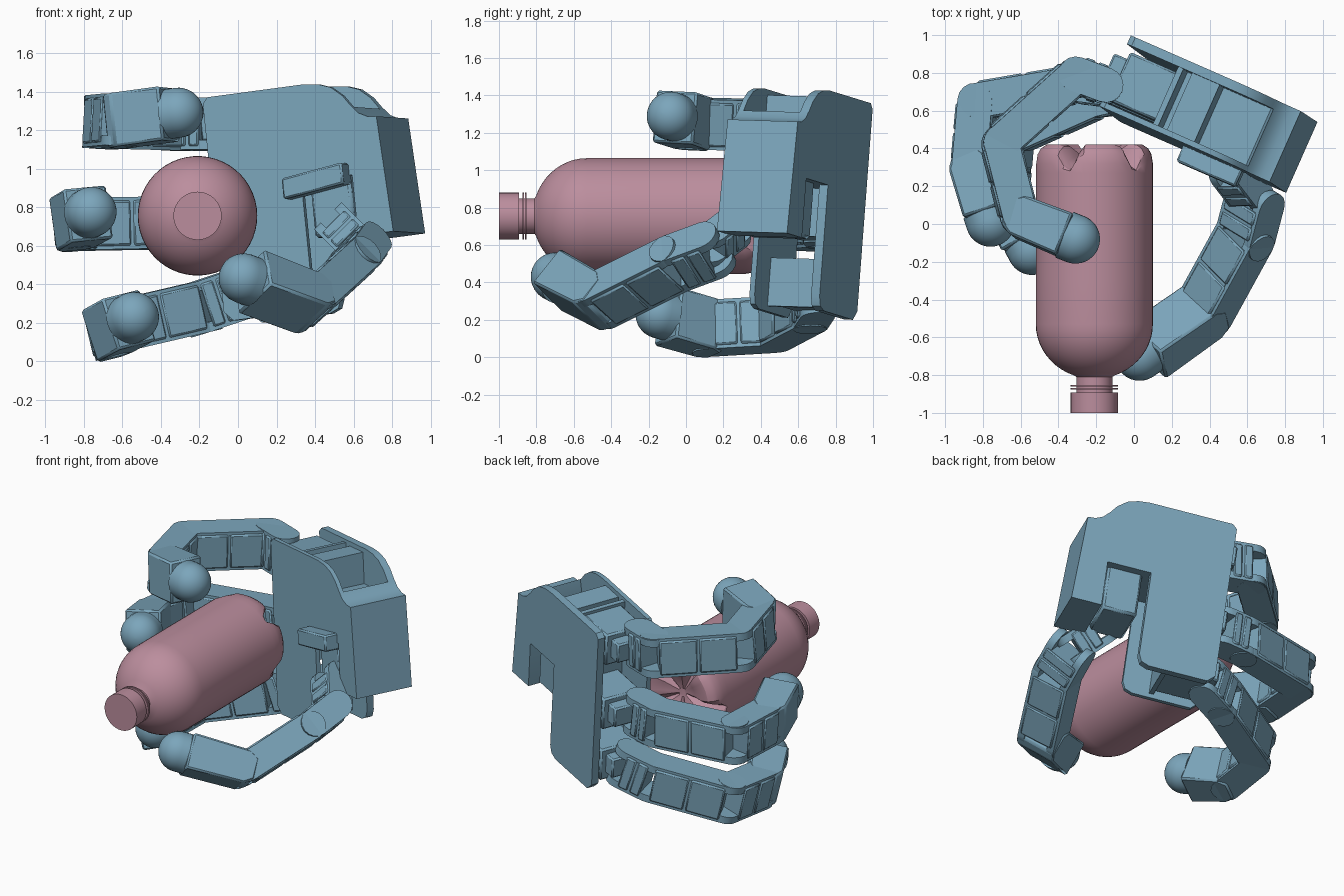
import bpy, bmesh
from math import sin, cos, pi, radians
from mathutils import Vector as V

if "Cube" in bpy.data.objects:
    bpy.data.objects.remove(bpy.data.objects["Cube"])


def material(name, col):
    m = bpy.data.materials.new(name)
    m.diffuse_color = (*col, 1)
    m.use_nodes = True
    m.node_tree.nodes["Principled BSDF"].inputs["Base Color"].default_value = m.diffuse_color
    return m


BLUE = material("blue_shell", (0.2, 0.38, 0.5))
PINK = material("pink_plastic", (0.5, 0.27, 0.34))


def finish(name, bm, mat, bevel=0, smooth=True):
    bmesh.ops.recalc_face_normals(bm, faces=bm.faces)
    me = bpy.data.meshes.new(name)
    bm.to_mesh(me)
    bm.free()
    for p in me.polygons:
        p.use_smooth = smooth
    me.set_sharp_from_angle(angle=radians(30))
    me.materials.append(mat)
    ob = bpy.data.objects.new(name, me)
    bpy.context.collection.objects.link(ob)
    if bevel:
        b = ob.modifiers.new("edge", 'BEVEL')
        b.width, b.segments, b.limit_method = bevel, 1, 'ANGLE'
    return ob


def prism(name, pts, o, ex, ey, ez, d0, d1, bevel=0):
    """Extrude a 2D outline (in ex, ey) from d0 to d1 along ez."""
    bm = bmesh.new()
    rings = [[bm.verts.new(o + ex * p + ey * q + ez * d) for p, q in pts] for d in (d0, d1)]
    n = len(pts)
    bm.faces.new(rings[0])
    bm.faces.new(rings[1])
    for i in range(n):
        j = (i + 1) % n
        bm.faces.new((rings[0][i], rings[0][j], rings[1][j], rings[1][i]))
    return finish(name, bm, BLUE, bevel)


def rect(x0, x1, y0, y1):
    return [(x0, y0), (x1, y0), (x1, y1), (x0, y1)]


def lathe(name, prof, o, ex, ey, ez, mat, seg=48, warp=None, smooth=True):
    """Spin (radius, height) points round ez."""
    bm = bmesh.new()
    rings = []
    for r, h in prof:
        ring = []
        for i in range(seg):
            t = 2 * pi * i / seg
            hh = h - (warp(r, h, t) if warp else 0)
            ring.append(bm.verts.new(o + (ex * cos(t) + ey * sin(t)) * r + ez * hh))
        rings.append(ring)
    for a, b in zip(rings, rings[1:]):
        for i in range(seg):
            j = (i + 1) % seg
            bm.faces.new((a[i], a[j], b[j], b[i]))
    bm.faces.new(rings[0])
    bm.faces.new(rings[-1])
    return finish(name, bm, mat, 0, smooth)


# Bottle with domed shoulder, neck rings, cap and five-lobed base
X, Y, Z = V((1, 0, 0)), V((0, 1, 0)), V((0, 0, 1))
R = 0.31
prof = [(0.095, -0.9), (0.095, -0.81)]
prof += [(R * sin(t), -0.53 - 0.29 * cos(t)) for t in [radians(20 + 7 * k) for k in range(11)]]
prof += [(R, -0.3), (R, 0.0), (R, 0.27), (R, 0.32), (0.302, 0.37), (0.285, 0.4), (0.255, 0.42),
         (0.2, 0.42), (0.13, 0.38), (0.03, 0.34)]


def petals(r, h, t):
    return 0.12 * max(0, cos(5 * t + 0.75 * pi)) ** 3 * min(1, max(0, (h - 0.28) / 0.12)) * min(1, r / 0.25)


centre = V((-0.21, 0, 0.755))
lathe("bottle", prof, centre, X, Z, Y, PINK, 50, petals, False)
for name, a, b in (("bottle_cap", -1.0, -0.893), ("neck_ring_front", -0.875, -0.867),
                   ("neck_ring_back", -0.86, -0.852)):
    lathe(name, [(0.125, a), (0.125, b)], centre, X, Z, Y, PINK, 40)

# Palm frame: u along the palm, w up, n towards the bottle
w = V((-0.1, 0.075, 0.99)).normalized()
u = V((0.91, -0.40, 0.085))
n = u.cross(w).normalized()
u = w.cross(n)
A = V((-0.02, 1.0, 1.355))

curve = [(0.58, 0.0), (0.66, -0.01), (0.73, -0.035), (0.79, -0.085), (0.83, -0.14), (0.87, -0.185),
         (0.92, -0.21), (0.97, -0.215)]
leg = [(1.0, -0.82), (0.80, -0.82), (0.80, -0.50), (0.51, -0.50), (0.51, -1.10), (0.49, -1.15),
       (0.44, -1.17), (0.05, -1.17), (0.0, -1.12)]
outline = [(0, -0.03), (0.03, 0.0)] + curve + leg
prism("palm_back_plate", outline, A, u, w, n, 0, 0.05)
prism("palm_front_plate", outline, A, u, w, n, 0.38, 0.41)
prism("palm_end_block", [(0.84, -0.15), *curve[5:], (1.0, -0.82), (0.80, -0.82), (0.80, -0.3)],
      A, u, w, n, 0.0, 0.41)
prism("palm_middle_wall", rect(0.38, 0.54, -0.5, -0.03), A, u, w, n, 0.03, 0.39)
prism("palm_core", rect(0.3, 0.84, -0.5, -0.24), A, u, w, n, 0.03, 0.39)

# Finger motors inside the palm, one per finger row
for k, q in enumerate((-0.14, -0.62, -1.0)):
    prism(f"finger_motor_{k}", rect(0.03, 0.33, q - 0.13, q + 0.1), A, u, w, n, 0.08, 0.36, 0.012)
    prism(f"motor_horn_{k}", rect(-0.05, 0.05, q - 0.08, q + 0.06), A, u, w, n, 0.12, 0.36, 0.01)
    prism(f"motor_flange_{k}", rect(0.30, 0.33, q - 0.14, q + 0.12), A, u, w, n, 0.05, 0.38)


def stadium(length, r, seg=8):
    p = [(length + r * sin(pi * i / seg), r * cos(pi * i / seg)) for i in range(seg + 1)]
    return p + [(-r * sin(pi * i / seg), -r * cos(pi * i / seg)) for i in range(seg + 1)]


def frame(a, b, axis):
    ex = (b - a).normalized()
    ez = (axis - ex * axis.dot(ex)).normalized()
    return (b - a).length, ex, ez.cross(ex), ez


def link(name, a, b, axis, width=0.27, r=0.095):
    """Motor body with a rounded cover plate on both sides."""
    L, ex, ey, ez = frame(a, b, axis)
    h = width / 2
    e = min(0.02, L * 0.2)
    for k, (x0, x1) in enumerate(((e, L / 2 - 0.006), (L / 2 + 0.006, L - e))):
        prism(f"{name}_body_{k}", rect(x0, x1, -r * 1.08, r * 1.08), a, ex, ey, ez, -h + 0.018, h - 0.018, 0.01)
    prism(name + "_core", rect(e, L - e, -r, r), a, ex, ey, ez, -h + 0.025, h - 0.025)
    for s in (-1, 1):
        d = sorted((s * (h - 0.05), s * h))
        prism(f"{name}_cover_{'ab'[s > 0]}", stadium(L, r * 0.97), a, ex, ey, ez, *d)


def fingertip(name, a, b, axis, r=0.13):
    """Joint box ending in a round rubber tip centred on b."""
    L, ex, ey, ez = frame(a, b, axis)
    prism(name + "_box", [(-0.06, -0.07), (0.0, -0.11), (L - 0.05, -0.118), (L - 0.05, 0.118), (0.0, 0.11),
                          (-0.06, 0.07)], a, ex, ey, ez, -0.14, 0.14, 0.012)
    prof = [(r, -0.06)] + [(r * cos(t), r * sin(t)) for t in [radians(8.8 * k) for k in range(11)]]
    lathe(name + "_pad", prof, b, ey, ez, ex, BLUE, 32)


def finger(name, pts, axis):
    pts = [V(p) for p in pts]
    axis = V(axis)
    for i, (a, b) in enumerate(zip(pts[:-2], pts[1:-1])):
        link(f"{name}_link_{i + 1}", a, b, axis)
    fingertip(name + "_tip", pts[-2], pts[-1], axis)


# Three fingers wrapping the bottle
finger("upper_finger", [(-0.15, 0.73, 1.23), (-0.31, 0.79, 1.23), (-0.71, 0.43, 1.24),
                        (-0.61, 0.04, 1.25), (-0.31, -0.08, 1.29)], (0.06, 0.02, 1))
finger("middle_finger", [(-0.14, 0.72, 0.74), (-0.30, 0.74, 0.72), (-0.83, 0.65, 0.71),
                         (-0.86, 0.31, 0.72), (-0.76, 0.01, 0.775)], (-0.1, 0.02, 1))
finger("lower_finger", [(-0.02, 0.70, 0.34), (-0.20, 0.66, 0.28), (-0.65, 0.46, 0.175),
                        (-0.68, 0.12, 0.155), (-0.54, -0.14, 0.23)], (-0.23, -0.02, 0.97))

# Thumb with its base motor hanging in the palm notch
finger("thumb", [(0.64, 0.13, 0.57), (0.59, -0.06, 0.50), (0.37, -0.46, 0.30), (0.03, -0.70, 0.43)],
       (0.6, -0.55, 0.55))
prism("thumb_base_motor", rect(0.55, 0.78, -0.80, -0.48), A, u, w, n, 0.06, 0.40, 0.015)
t_u = (u + w * 0.12).normalized()
prism("thumb_bracket", rect(0.44, 0.79, -0.64, -0.53), A, t_u, w, n, 0.38, 0.50, 0.01)
link("thumb_base_link", V((0.52, 0.27, 0.70)), V((0.62, 0.14, 0.60)), V((0.6, 0.1, 0.75)), 0.2, 0.08)
